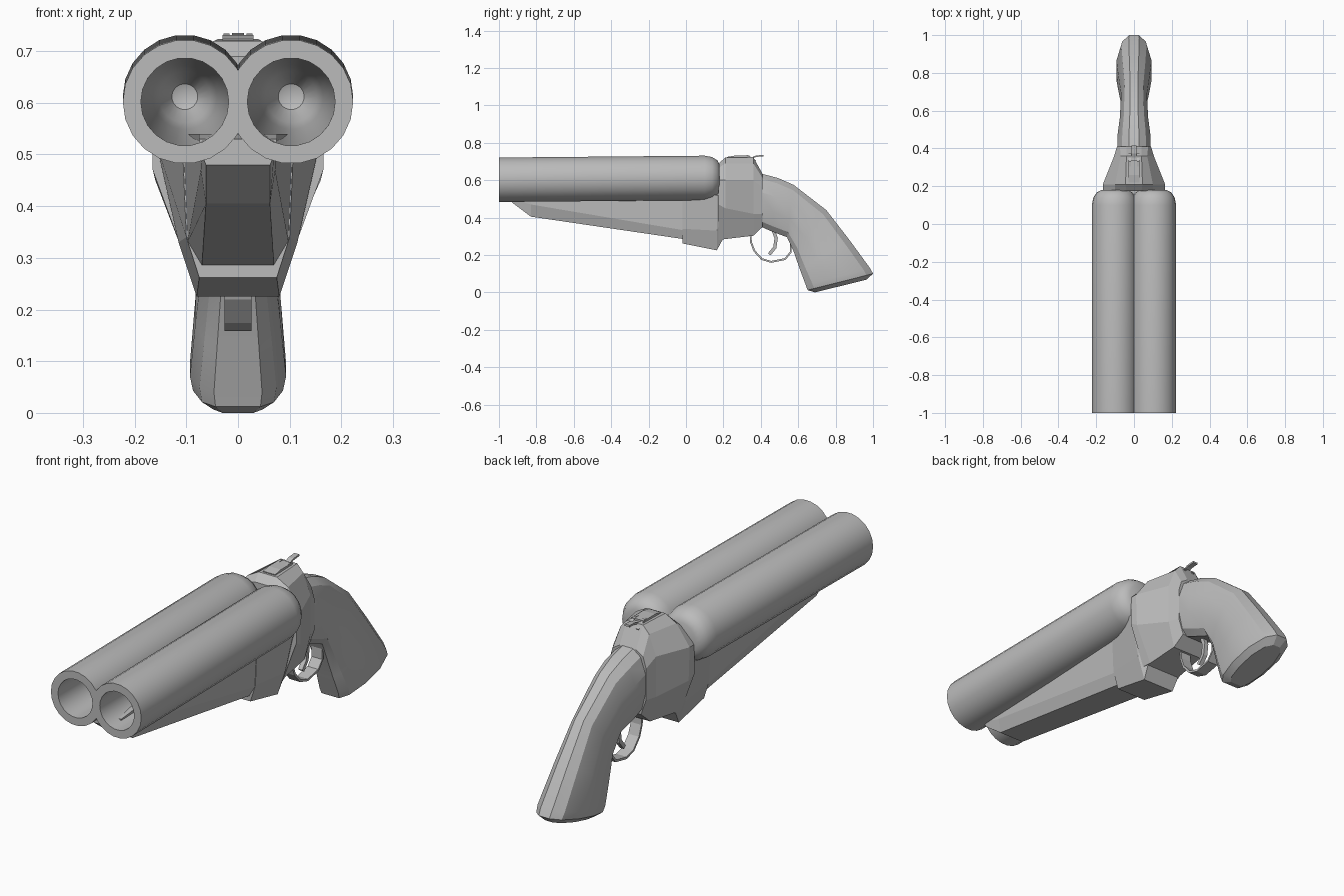
import bpy, bmesh, math
from mathutils import Vector

cube = bpy.data.objects.get("Cube")
if cube:
    bpy.data.objects.remove(cube, do_unlink=True)

steel = bpy.data.materials.new("plain_grey")
steel.use_nodes = True
GREY = (0.5, 0.5, 0.5, 1)
steel.diffuse_color = GREY
steel.node_tree.nodes["Principled BSDF"].inputs["Base Color"].default_value = GREY


def loft(name, rings, smooth=None):
    """Skin a list of equally long closed rings and cap both ends."""
    bm = bmesh.new()
    rows = [[bm.verts.new(p) for p in ring] for ring in rings]
    n = len(rows[0])
    for a, b in zip(rows, rows[1:]):
        for i in range(n):
            j = (i + 1) % n
            bm.faces.new((a[i], a[j], b[j], b[i]))
    bm.faces.new(rows[0])
    bm.faces.new(rows[-1])
    bmesh.ops.remove_doubles(bm, verts=bm.verts, dist=0.0001)
    bmesh.ops.recalc_face_normals(bm, faces=bm.faces)
    mesh = bpy.data.meshes.new(name)
    bm.to_mesh(mesh)
    bm.free()
    mesh.materials.append(steel)
    obj = bpy.data.objects.new(name, mesh)
    bpy.context.collection.objects.link(obj)
    if smooth:
        bpy.ops.object.select_all(action="DESELECT")
        obj.select_set(True)
        bpy.context.view_layer.objects.active = obj
        bpy.ops.object.shade_smooth_by_angle(angle=math.radians(smooth))
    return obj


def section(y, half):
    """Mirror a half outline of (width, height) pairs into a ring at y."""
    return ([Vector((w, y, z)) for w, z in half]
            + [Vector((-w, y, z)) for w, z in reversed(half)])


def strip(name, path, half_width, thick):
    """Bent flat bar following a side-view path of (y, z) points."""
    pts = [Vector((0, y, z)) for y, z in path]
    rings = []
    for i, p in enumerate(pts):
        along = (pts[min(i + 1, len(pts) - 1)] - pts[max(i - 1, 0)]).normalized()
        out = along.cross(Vector((1, 0, 0))) * thick / 2
        side = Vector((half_width, 0, 0))
        rings.append([p + side + out, p + side - out, p - side - out, p - side + out])
    return loft(name, rings)


# Barrels: closed lathe profile of (y, radius), from bore end round to breech
SIDES = 22
barrel = [(0.1, 0), (0.09, 0.025), (0.04, 0.05), (-0.04, 0.062), (-0.6, 0.08),
          (-1, 0.085), (-1, 0.12), (0.1, 0.12), (0.14, 0.112), (0.167, 0.095),
          (0.18, 0.07), (0.18, 0)]
for label, x in (("left_barrel", 0.103), ("right_barrel", -0.103)):
    rings = []
    for y, r in barrel:
        axis = 0.602 + 0.009 * (y + 1)
        turn = [math.tau * k / SIDES for k in range(SIDES)]
        rings.append([Vector((x + r * math.cos(a), y, axis + r * math.sin(a)))
                      for a in turn])
    loft(label, rings, 35)

# Tapered fore-end below the barrels
loft("fore_end", [
    section(-0.93, [(0.075, 0.53), (0.07, 0.5), (0.062, 0.48)]),
    section(-0.83, [(0.075, 0.54), (0.072, 0.47), (0.062, 0.405)]),
    section(0, [(0.107, 0.54), (0.098, 0.33), (0.07, 0.283)]),
])

# Hinge block that widens toward the receiver
loft("hinge_block", [
    section(-0.02, [(0.108, 0.53), (0.1, 0.34), (0.075, 0.262)]),
    section(0.165, [(0.158, 0.52), (0.115, 0.33), (0.08, 0.225)]),
    section(0.195, [(0.158, 0.52), (0.12, 0.4), (0.085, 0.28)]),
])

# Receiver
loft("receiver", [
    section(0.175, [(0.04, 0.69), (0.1, 0.665), (0.165, 0.6), (0.165, 0.47), (0.095, 0.28)]),
    section(0.21, [(0.045, 0.72), (0.1, 0.69), (0.165, 0.6), (0.16, 0.45), (0.085, 0.285)]),
    section(0.36, [(0.04, 0.723), (0.07, 0.69), (0.105, 0.6), (0.105, 0.42), (0.075, 0.303)]),
    section(0.41, [(0.04, 0.632), (0.075, 0.61), (0.09, 0.56), (0.09, 0.42), (0.065, 0.35)]),
])

# Curved grip: top point, bottom point and half width of each slanted section
outline = [(0, 0.3), (0.1, 0.72), (0.35, 1), (0.65, 1), (0.9, 0.8), (1, 0.5)]
stations = [
    ((0.39, 0.638), (0.38, 0.36), 0.088),
    ((0.49, 0.612), (0.46, 0.325), 0.086),
    ((0.575, 0.575), (0.54, 0.295), 0.075),
    ((0.75, 0.44), (0.575, 0.22), 0.068),
    ((0.87, 0.285), (0.61, 0.12), 0.082),
    ((0.985, 0.128), (0.64, 0.04), 0.093),
    ((1, 0.1), (0.65, 0.012), 0.087),
    ((0.965, 0.068), (0.69, 0), 0.06),
]
rings = []
for top, bottom, width in stations:
    t, b = Vector((0, *top)), Vector((0, *bottom))
    half = [(t.lerp(b, f), width * w) for f, w in outline]
    rings.append([p + Vector((w, 0, 0)) for p, w in half]
                 + [p - Vector((w, 0, 0)) for p, w in reversed(half)])
loft("grip", rings, 18)

# Trigger and its guard
strip("trigger_guard", [(0.345, 0.32), (0.347, 0.27), (0.365, 0.222), (0.405, 0.178),
                        (0.455, 0.163), (0.53, 0.178), (0.56, 0.215), (0.56, 0.29)],
      0.026, 0.01)
strip("trigger", [(0.46, 0.35), (0.482, 0.29), (0.475, 0.24), (0.445, 0.203)], 0.01, 0.018)

# Top lever, its pivot plate and the two ears beside it
strip("lever_plate", [(0.22, 0.718), (0.26, 0.725), (0.34, 0.725)], 0.03, 0.012)
strip("top_lever", [(0.29, 0.722), (0.35, 0.718), (0.375, 0.728), (0.415, 0.731)], 0.012, 0.008)
for label, x in (("left_ear", 0.022), ("right_ear", -0.022)):
    ear = strip(label, [(0.27, 0.72), (0.33, 0.727), (0.37, 0.7)], 0.006, 0.014)
    ear.location.x = x
